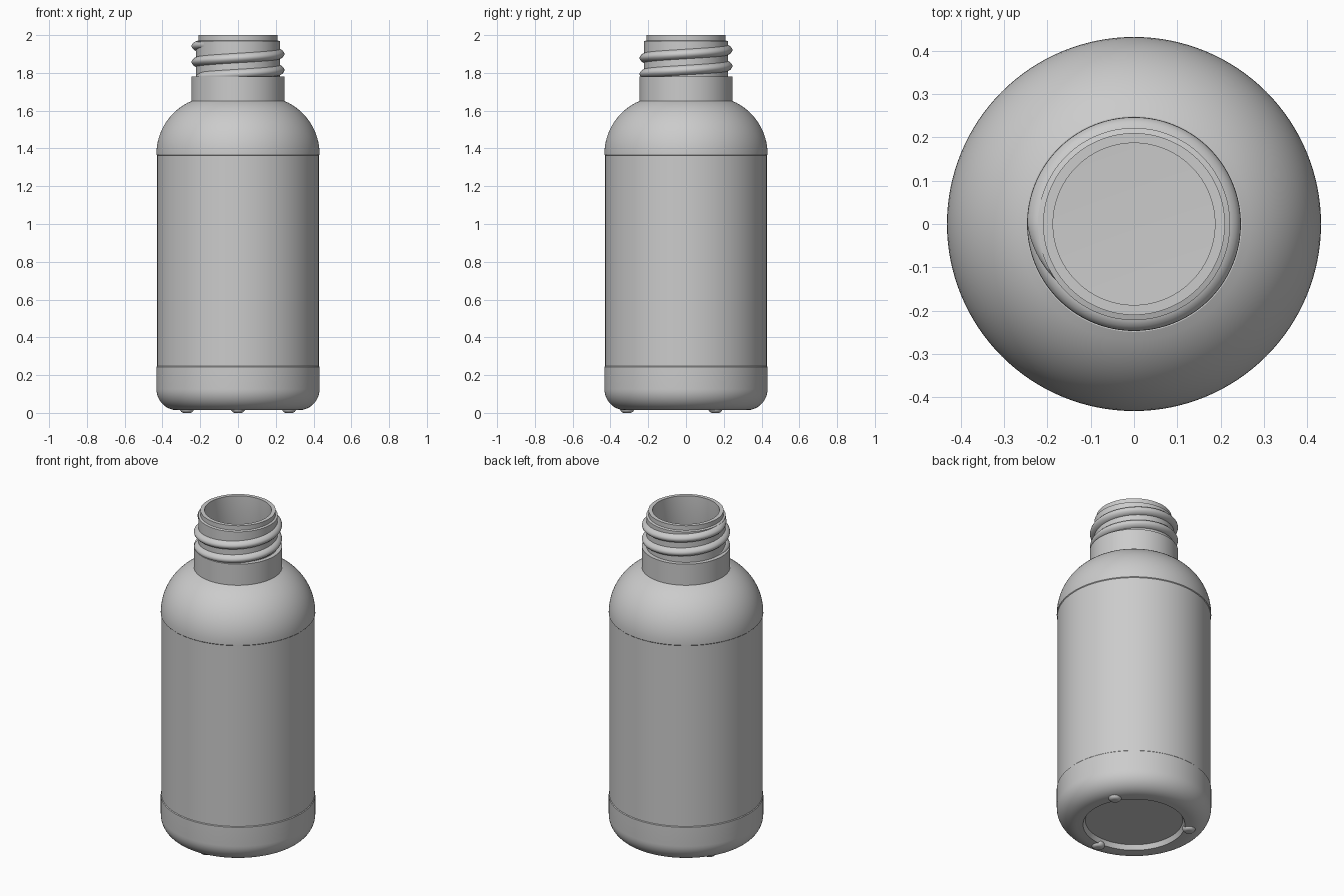
import bpy
import bmesh
from math import sin, cos, pi, radians, tau

cube = bpy.data.objects.get("Cube")
if cube:
    bpy.data.objects.remove(cube, do_unlink=True)

SIDES = 128

grey = bpy.data.materials.new("plain grey plastic")
grey.use_nodes = True
COLOUR = (0.6, 0.6, 0.6, 1)
grey.diffuse_color = COLOUR
grey.node_tree.nodes["Principled BSDF"].inputs["Base Color"].default_value = COLOUR


def finish(bm, name, angle=30):
    """Turn a bmesh into a named, smooth-shaded object."""
    bmesh.ops.recalc_face_normals(bm, faces=bm.faces)
    mesh = bpy.data.meshes.new(name)
    bm.to_mesh(mesh)
    bm.free()
    mesh.materials.append(grey)
    obj = bpy.data.objects.new(name, mesh)
    bpy.context.collection.objects.link(obj)
    bpy.ops.object.select_all(action="DESELECT")
    obj.select_set(True)
    bpy.context.view_layer.objects.active = obj
    bpy.ops.object.shade_smooth_by_angle(angle=radians(angle))
    return obj


def arc(cx, cz, r, start, end, steps):
    """Profile points on a circular arc, angles in degrees."""
    angles = [radians(start + (end - start) * i / steps) for i in range(steps + 1)]
    return [(cx + r * cos(a), cz + r * sin(a)) for a in angles]


def lathe(profile, name):
    """Revolve a profile whose two ends lie on the axis."""
    bm = bmesh.new()
    verts = [bm.verts.new((r, 0, z)) for r, z in profile]
    edges = [bm.edges.new(pair) for pair in zip(verts, verts[1:])]
    bmesh.ops.spin(bm, geom=verts + edges, cent=(0, 0, 0), axis=(0, 0, 1),
                   angle=tau, steps=SIDES, use_merge=True)
    bmesh.ops.remove_doubles(bm, verts=bm.verts, dist=1e-5)
    return finish(bm, name)


# Bottle: recessed base, label panel, domed shoulder, neck, lip, hollow inside
outside = [(0, 0.042), (0.272, 0.042), (0.285, 0.014)]
outside += arc(0.32, 0.126, 0.112, -90, 0, 12)
outside += [(0.432, 0.243), (0.428, 0.247), (0.428, 1.362), (0.432, 1.366)]
outside += arc(0.126, 1.37, 0.306, 0, 66.3, 16)
outside += [(0.247, 1.65), (0.247, 1.78), (0.222, 1.78), (0.222, 1.968),
            (0.21, 1.972), (0.21, 2.0), (0.187, 2.0)]
inside = [(0.187, 1.66)]
inside += arc(0.12, 1.37, 0.28, 74, 0, 12)
inside += arc(0.31, 0.16, 0.09, 0, -90, 8)
inside += [(0, 0.07)]
lathe(outside + inside, "bottle")

# Screw thread: rounded ridge swept up a right-handed helix, faded at both ends
PITCH, FIRST, LAST, FADE = 0.085, -0.5, 1.6, 0.1
STEPS = 240
section = [(-0.01, -0.027), (0.003, -0.025), (0.014, -0.018), (0.022, -0.009),
           (0.0245, 0), (0.022, 0.009), (0.014, 0.018), (0.003, 0.025),
           (-0.01, 0.027)]
bm = bmesh.new()
rings = []
for i in range(STEPS + 1):
    turn = FIRST + (LAST - FIRST) * i / STEPS
    fade = min(1, (turn - FIRST) / FADE, (LAST - turn) / FADE)
    a, z = tau * turn, 1.815 + PITCH * turn
    ring = []
    for out, up in section:
        r = 0.222 + (out if out < 0 else out * fade)
        ring.append(bm.verts.new((r * cos(a), r * sin(a), z + up * (0.4 + 0.6 * fade))))
    rings.append(ring)
for low, high in zip(rings, rings[1:]):
    for j in range(len(section)):
        k = (j + 1) % len(section)
        bm.faces.new((low[j], low[k], high[k], high[j]))
bm.faces.new(rings[0])
bm.faces.new(rings[-1])
finish(bm, "screw_thread", 50)

# Three small rounded feet under the base
for name, degrees in (("front_foot", 270), ("left_foot", 30), ("right_foot", 150)):
    bm = bmesh.new()
    bmesh.ops.create_uvsphere(bm, u_segments=24, v_segments=12, radius=1)
    a = radians(degrees)
    for v in bm.verts:
        v.co.x = v.co.x * 0.037 + 0.312 * cos(a)
        v.co.y = v.co.y * 0.037 + 0.312 * sin(a)
        v.co.z = max(v.co.z, -0.8) * 0.025 + 0.02
    finish(bm, name, 40)
